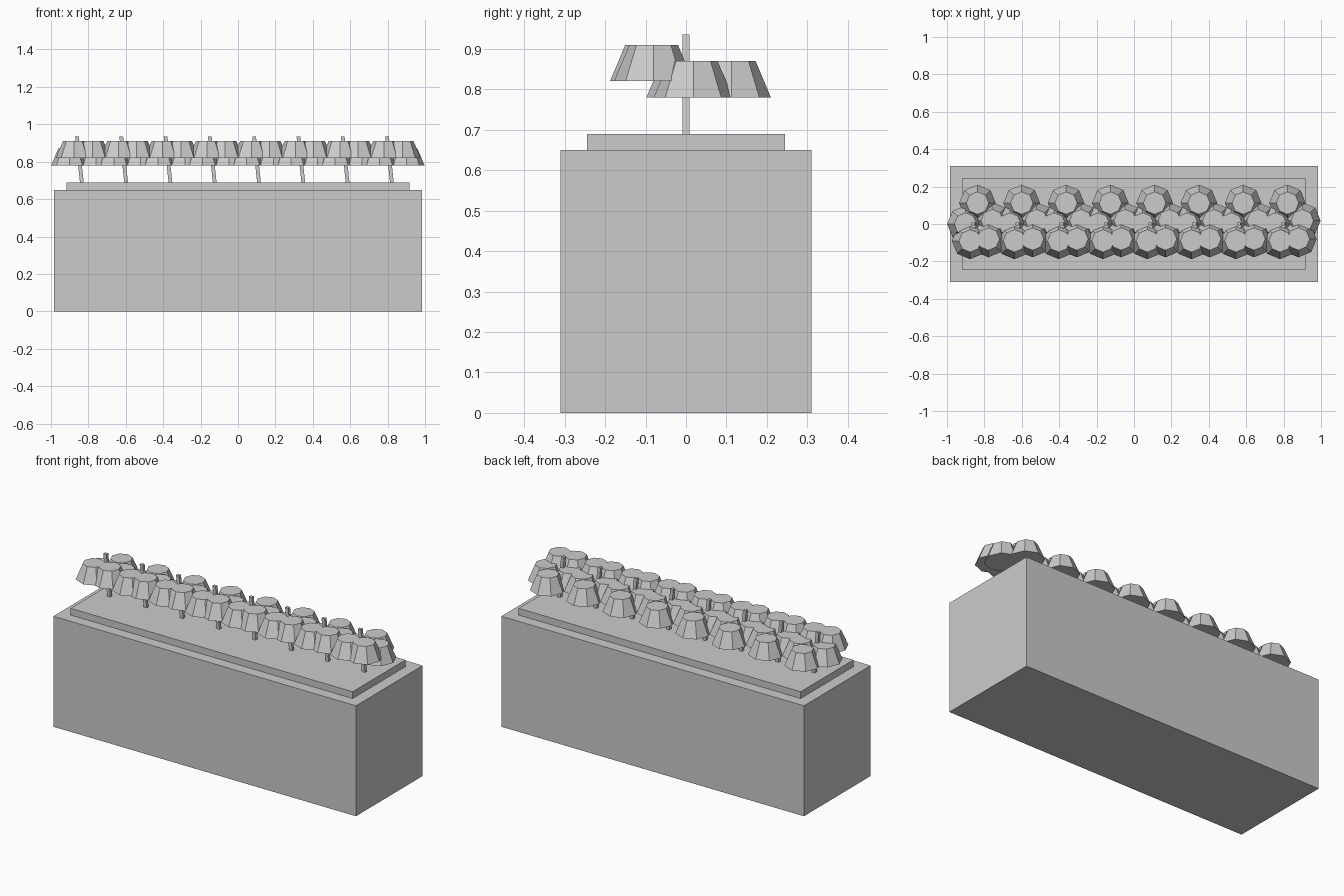
import bpy, bmesh
from mathutils import Matrix, Vector

if "Cube" in bpy.data.objects:
    bpy.data.objects.remove(bpy.data.objects["Cube"])

grey = bpy.data.materials.new("plain grey")
grey.diffuse_color = (0.6, 0.6, 0.6, 1)
grey.use_nodes = True
grey.node_tree.nodes["Principled BSDF"].inputs["Base Color"].default_value = grey.diffuse_color


def finish(name, bm):
    mesh = bpy.data.meshes.new(name)
    bmesh.ops.recalc_face_normals(bm, faces=bm.faces)
    bm.to_mesh(mesh)
    bm.free()
    mesh.materials.append(grey)
    obj = bpy.data.objects.new(name, mesh)
    bpy.context.collection.objects.link(obj)
    return obj


def box(name, sx, sy, z0, z1, x=0.0, lean=0.0):
    """Upright box; lean shifts its top along x."""
    bm = bmesh.new()
    bmesh.ops.create_cube(bm, size=1)
    for v in bm.verts:
        top = v.co.z > 0
        v.co = Vector((x + v.co.x * sx + (lean if top else 0), v.co.y * sy, z1 if top else z0))
    return finish(name, bm)


def leaf_clump(name, x, y, z):
    """Eight-sided tapered clump, z is its underside."""
    bm = bmesh.new()
    bmesh.ops.create_cone(bm, cap_ends=True, segments=8, radius1=0.098, radius2=0.06,
                          depth=0.09, matrix=Matrix.Translation((x, y, z + 0.045)))
    return finish(name, bm)


# Planter and soil
box("planter_box", 1.97, 0.62, 0.0, 0.65)
box("soil", 1.836, 0.49, 0.65, 0.69)

# Row of eight plants: leaning stem and five clumps each
clumps = [(-0.067, 0.0, 0.78), (0.076, 0.018, 0.78), (-0.003, 0.112, 0.78),
          (-0.042, -0.09, 0.82), (0.055, -0.08, 0.82)]
for i in range(8):
    x = -0.834 + i * 0.2368
    box(f"stem_{i + 1}", 0.02, 0.018, 0.68, 0.935, x, -0.027)
    for j, (dx, dy, z) in enumerate(clumps):
        leaf_clump(f"leaf_clump_{i + 1}_{j + 1}", x + dx, dy, z)
